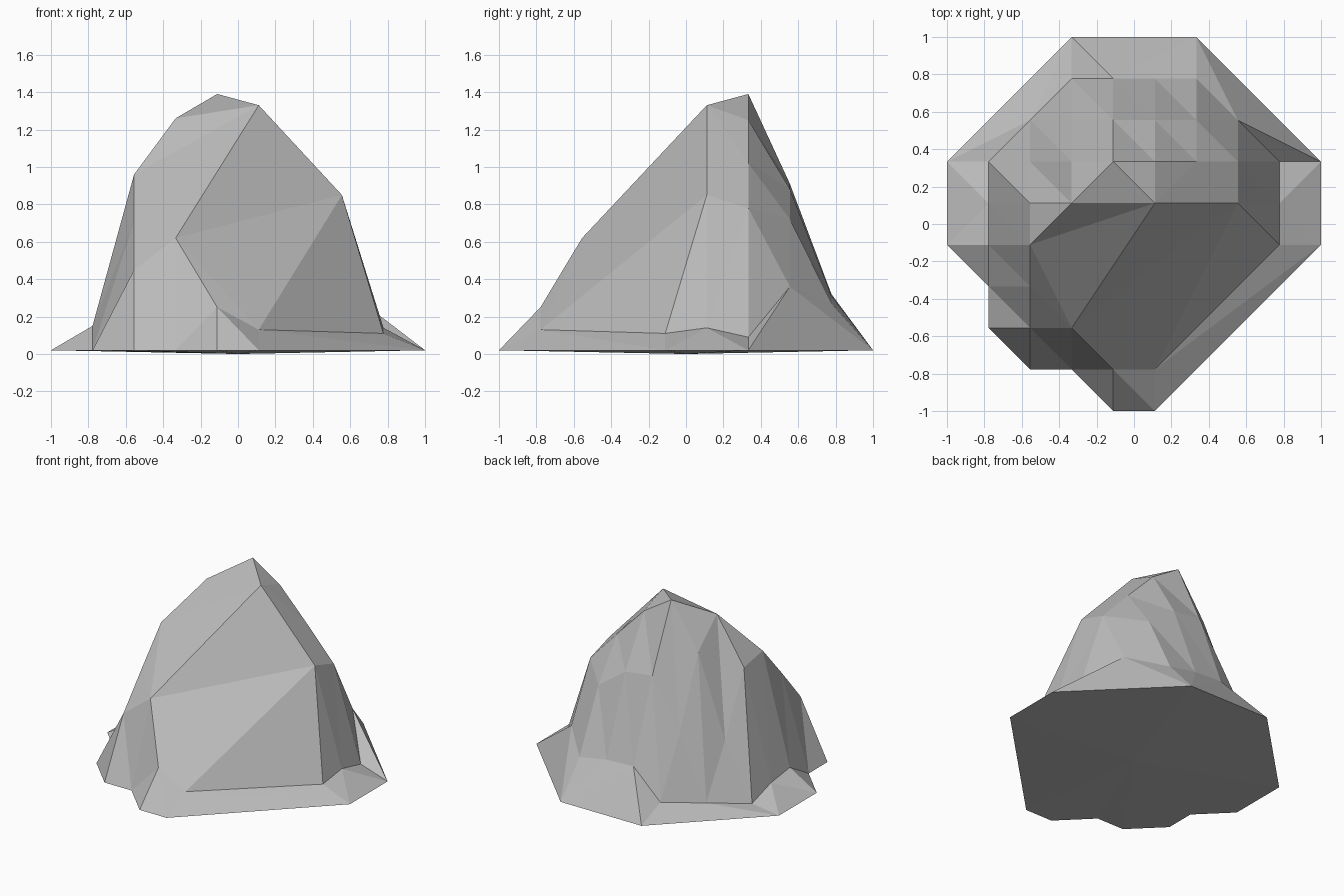
import bpy
import bmesh
from mathutils import Vector
from mathutils.geometry import delaunay_2d_cdt

# Start from a scene without the default cube
default_cube = bpy.data.objects.get("Cube")
if default_cube:
    bpy.data.objects.remove(default_cube, do_unlink=True)

CELL = 1 / 9          # plan positions are counted in ninths
RIM_HEIGHT = 0.02     # the footprint edge sits just above the ground


def make_material(name, value):
    """Flat neutral material with matching viewport and render colour."""
    material = bpy.data.materials.new(name)
    material.use_nodes = True
    colour = (value, value, value, 1)
    material.diffuse_color = colour
    shader = material.node_tree.nodes["Principled BSDF"]
    shader.inputs["Base Color"].default_value = colour
    shader.inputs["Roughness"].default_value = 0.9
    return material


# Footprint of the rock, counter-clockwise from the front
rim = [(-1, -9), (1, -9), (9, -1), (9, 3), (3, 9), (-3, 9),
       (-9, 3), (-9, -1), (-7, -3), (-7, -5), (-5, -7), (-3, -7)]

# Facet corners in rows from front to back: {y: {x: height in hundredths}}
rows = {
    -7: {-1: 25, 1: 13},
    -5: {-5: 45, -3: 62},
    -3: {-5: 71},
    -1: {-7: 15, -5: 96, 7: 11},
    1: {-7: 12, -5: 92, -3: 126, 1: 133, 5: 85, 7: 14},
    3: {-7: 5, -5: 46, -3: 106, -1: 139, 1: 125, 3: 102, 5: 78, 7: 9},
    5: {-5: 8, -3: 53, -1: 91, 1: 88, 3: 72, 5: 36},
    7: {-3: 11, -1: 32, 1: 31, 3: 27},
}

# Creases that bound the big broken faces
ridges = [
    [(-5, -5), (-5, -3), (-5, -1), (-3, 1), (-1, 3), (1, 1), (5, 1), (7, -1), (1, -7)],
    [(1, 1), (-3, -5), (-1, -7), (1, -7), (5, 1), (-3, -5), (-5, -5), (-7, -5)],
    [(-5, -1), (1, 1)],
    [(-5, -5), (-5, -7)],
    [(-7, 3), (-5, 5), (-3, 7)],
    [(-1, 3), (-1, 5)],
    [(-1, -7), (-1, -9)],
]

# Height of every plan point
heights = {point: RIM_HEIGHT for point in rim}
for y, row in rows.items():
    for x, hundredths in row.items():
        heights[(x, y)] = hundredths / 100

# Lay out the facets in plan, keeping the rim and creases as edges
plan = list(heights)
index = {point: i for i, point in enumerate(plan)}
edges = list(zip(range(len(rim)), [*range(1, len(rim)), 0]))
for ridge in ridges:
    edges += [(index[a], index[b]) for a, b in zip(ridge, ridge[1:])]
flat, _, facets, *_ = delaunay_2d_cdt([Vector(p) for p in plan], edges, [], 1, 0.001)

# Raise the facets into the rock surface
bm = bmesh.new()
verts = {}
for co in flat:
    key = (round(co.x), round(co.y))
    verts[key] = bm.verts.new((key[0] * CELL, key[1] * CELL, heights[key]))
corners = list(verts.values())
for facet in facets:
    bm.faces.new([corners[i] for i in facet])

# Close the underside with a shallow fan
base = bm.verts.new((0, 0, 0))
for a, b in zip(rim, rim[1:] + rim[:1]):
    bm.faces.new((verts[b], verts[a], base))
bmesh.ops.recalc_face_normals(bm, faces=bm.faces)

# Rock object with flat facets
mesh = bpy.data.meshes.new("rock")
bm.to_mesh(mesh)
bm.free()
mesh.materials.append(make_material("stone grey", 0.5))
rock = bpy.data.objects.new("rock", mesh)
bpy.context.collection.objects.link(rock)
